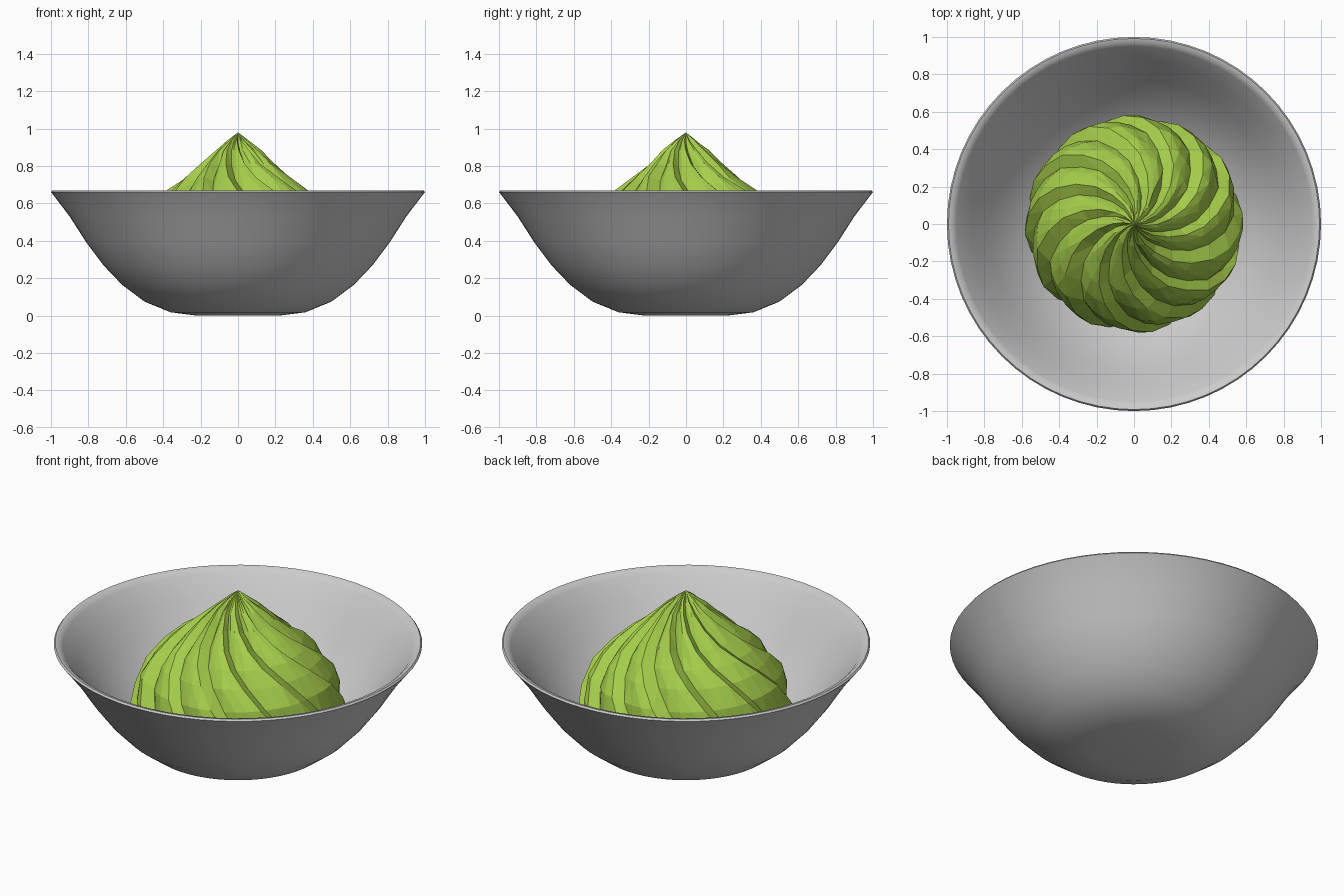
import bpy, bmesh, math, random

if "Cube" in bpy.data.objects:
    bpy.data.objects.remove(bpy.data.objects["Cube"])

random.seed(4)


def make_object(name, bm):
    bmesh.ops.recalc_face_normals(bm, faces=bm.faces[:])
    mesh = bpy.data.meshes.new(name)
    bm.to_mesh(mesh)
    bm.free()
    obj = bpy.data.objects.new(name, mesh)
    bpy.context.collection.objects.link(obj)
    return obj


def loft(bm, rings, start, end):
    """Skin closed rings of points between two pole points."""
    loops = [[bm.verts.new(p) for p in ring] for ring in rings]
    n = len(loops[0])
    for a, b in zip(loops, loops[1:]):
        for i in range(n):
            j = (i + 1) % n
            bm.faces.new((a[i], a[j], b[j], b[i]))
    for pole, loop in ((start, loops[0]), (end, loops[-1])):
        v = bm.verts.new(pole)
        for i in range(n):
            bm.faces.new((v, loop[i], loop[(i + 1) % n]))


# Bowl: outer wall, rounded rim, inner wall
profile = [(0.22, 0), (0.36, 0.018), (0.50, 0.075), (0.62, 0.165),
           (0.72, 0.27), (0.81, 0.39), (0.90, 0.53), (0.985, 0.642),
           (1.0, 0.66), (0.992, 0.67), (0.97, 0.665), (0.95, 0.645),
           (0.87, 0.54), (0.78, 0.405), (0.69, 0.29), (0.59, 0.19),
           (0.48, 0.11), (0.35, 0.055), (0.22, 0.04)]
SIDES = 64
rings = [[(r * math.cos(2 * math.pi * i / SIDES),
           r * math.sin(2 * math.pi * i / SIDES), z) for i in range(SIDES)]
         for r, z in profile]
bm = bmesh.new()
loft(bm, rings, (0, 0, 0), (0, 0, 0.04))
bowl = make_object("bowl", bm)
bpy.context.view_layer.objects.active = bowl
bowl.select_set(True)
bpy.ops.object.shade_smooth_by_angle(angle=math.radians(40))

# Swirl: faceted mound with twisted lobes divided by sharp valleys
LOBES, STEPS, TWIST = 12, 4, math.radians(85)
mound = [(0.055, 0.937), (0.12, 0.885), (0.195, 0.815), (0.285, 0.742),
         (0.375, 0.672), (0.455, 0.595), (0.53, 0.495), (0.57, 0.38),
         (0.585, 0.28), (0.57, 0.17)]
lobe_shape = [0.0, 0.55, 0.9, 1.0]
lobe_offset = [random.uniform(-0.05, 0.05) for _ in range(LOBES)]
rings = []
for k, (r, z) in enumerate(mound):
    turn = TWIST * (k / (len(mound) - 1)) ** 1.1
    depth = min(0.05, r * 0.22)
    ring = []
    for i in range(LOBES * STEPS):
        lobe, step = divmod(i, STEPS)
        a = 2 * math.pi * (i / (LOBES * STEPS)) + turn + lobe_offset[lobe]
        dent = depth * (1 - lobe_shape[step]) + random.uniform(-0.005, 0.005)
        rr = r - dent * 0.8
        ring.append((rr * math.cos(a), rr * math.sin(a), z - dent * 0.4))
    rings.append(ring)
bm = bmesh.new()
loft(bm, rings, (0, 0, 0.98), (0, 0, 0.15))
bmesh.ops.triangulate(bm, faces=bm.faces[:])
swirl = make_object("swirl", bm)
green = bpy.data.materials.new("swirl_green")
green.diffuse_color = (0.38, 0.62, 0.07, 1)
green.use_nodes = True
green.node_tree.nodes["Principled BSDF"].inputs["Base Color"].default_value = green.diffuse_color
swirl.data.materials.append(green)
